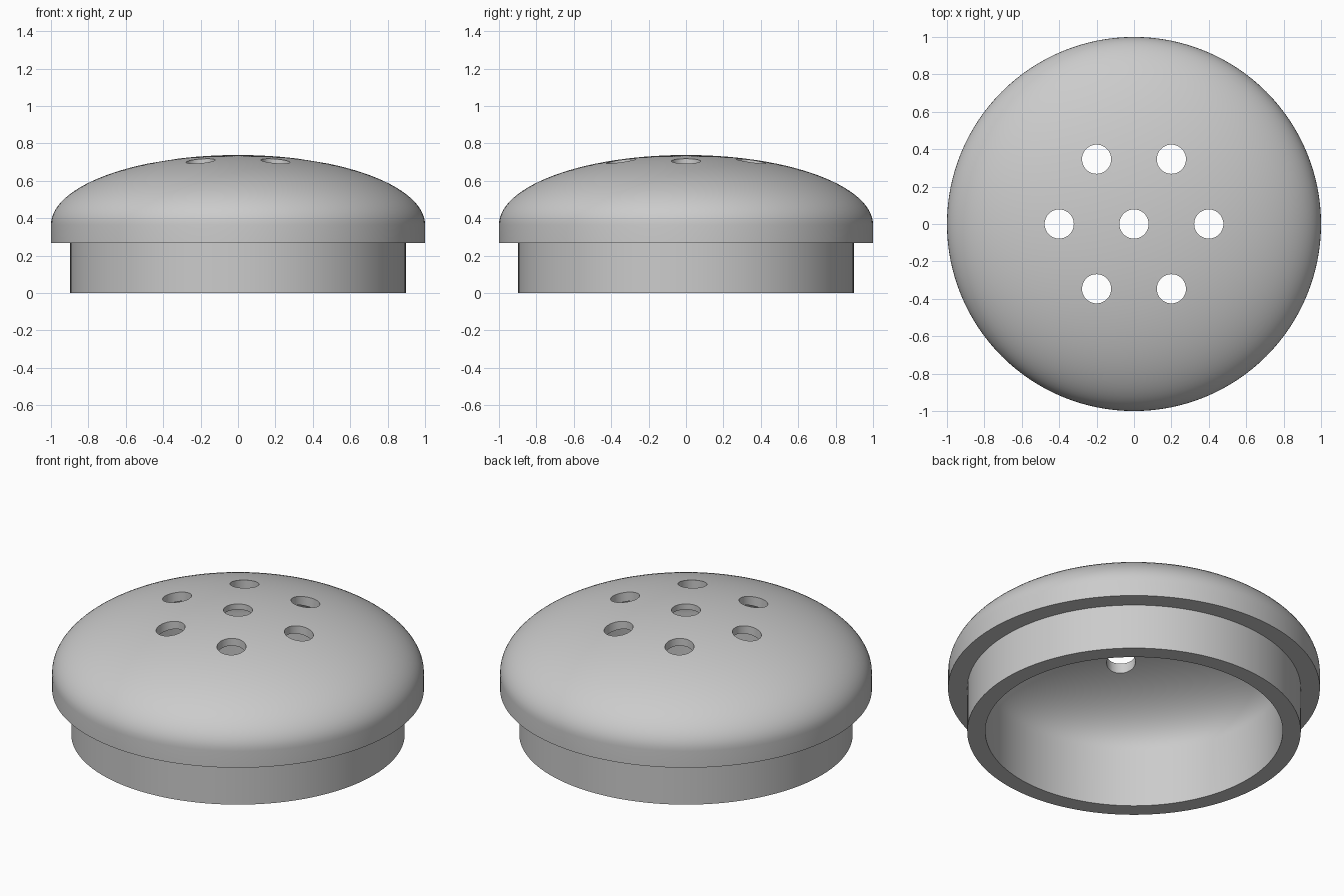
import bpy
import bmesh
from math import sin, cos, pi, tau

cube = bpy.data.objects.get("Cube")
if cube:
    bpy.data.objects.remove(cube, do_unlink=True)

SEGMENTS = 128
RINGS = 28
HOLE_RADIUS = 0.078
HOLE_SPACING = 0.4

grey = bpy.data.materials.new("light grey")
grey.use_nodes = True
colour = (0.6, 0.6, 0.6, 1)
grey.diffuse_color = colour
grey.node_tree.nodes["Principled BSDF"].inputs["Base Color"].default_value = colour


def dome_arc(radius, base, height):
    """Quarter ellipse from the rim up to the axis."""
    steps = [i / RINGS * pi / 2 for i in range(RINGS + 1)]
    return [(radius * cos(a), base + height * sin(a)) for a in steps]


def lathe(name, profile):
    """Revolve a list of (radius, height) points around z."""
    bm = bmesh.new()
    verts = [bm.verts.new((r, 0, z)) for r, z in profile]
    edges = [bm.edges.new(pair) for pair in zip(verts, verts[1:])]
    bmesh.ops.spin(bm, geom=verts + edges, cent=(0, 0, 0), axis=(0, 0, 1),
                   angle=tau, steps=SEGMENTS, use_duplicate=False)
    bmesh.ops.remove_doubles(bm, verts=bm.verts, dist=0.0001)
    bmesh.ops.recalc_face_normals(bm, faces=bm.faces)
    mesh = bpy.data.meshes.new(name)
    bm.to_mesh(mesh)
    bm.free()
    obj = bpy.data.objects.new(name, mesh)
    mesh.materials.append(grey)
    bpy.context.collection.objects.link(obj)
    return obj


# Hollow cap: outer dome, overhanging lip, plug wall, inner dome
outer = dome_arc(1.0, 0.365, 0.373)
inner = dome_arc(0.8, 0.345, 0.36)
plug = [(1.0, 0.267), (0.897, 0.267), (0.897, 0), (0.8, 0)]
cap = lathe("shaker_cap", outer[::-1] + plug + inner)

# Cutters: one central hole and a ring of six
bm = bmesh.new()
centres = [(0, 0)] + [(HOLE_SPACING * cos(i * tau / 6), HOLE_SPACING * sin(i * tau / 6))
                      for i in range(6)]
for x, y in centres:
    made = bmesh.ops.create_cone(bm, cap_ends=True, segments=48, radius1=HOLE_RADIUS,
                                 radius2=HOLE_RADIUS, depth=0.6)
    bmesh.ops.translate(bm, verts=made["verts"], vec=(x, y, 0.7))
cutter_mesh = bpy.data.meshes.new("hole_cutters")
bm.to_mesh(cutter_mesh)
bm.free()
cutter_mesh.materials.append(grey)
cutters = bpy.data.objects.new("hole_cutters", cutter_mesh)
cutters.hide_render = True
bpy.context.collection.objects.link(cutters)

# Punch the holes, then drop the cutters
cut = cap.modifiers.new("holes", "BOOLEAN")
cut.operation = "DIFFERENCE"
cut.solver = "EXACT"
cut.object = cutters
bpy.ops.object.select_all(action="DESELECT")
bpy.context.view_layer.objects.active = cap
cap.select_set(True)
bpy.ops.object.modifier_apply(modifier=cut.name)
bpy.data.objects.remove(cutters, do_unlink=True)
bpy.ops.object.shade_smooth_by_angle()
